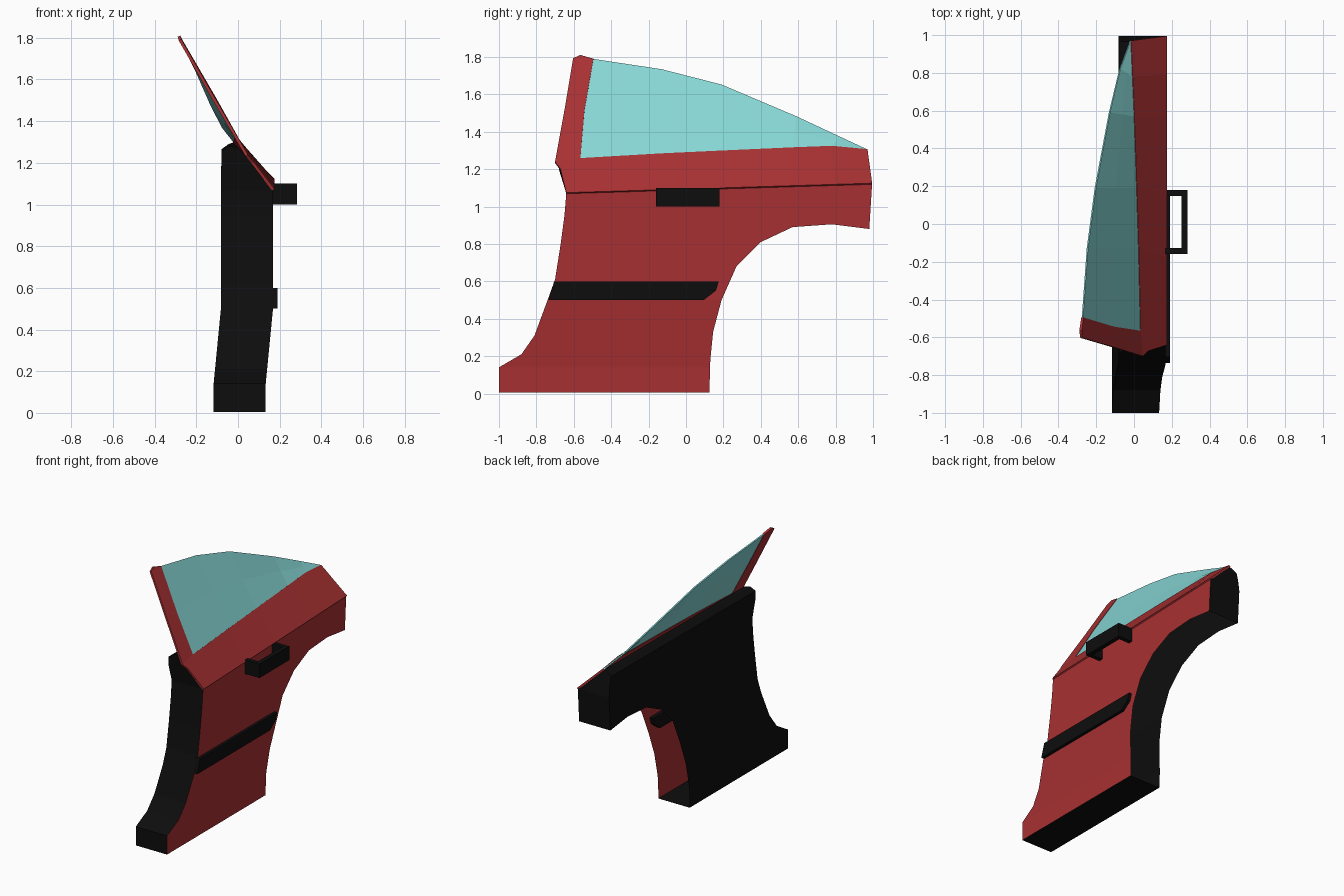
import bpy, bmesh

cube = bpy.data.objects.get("Cube")
if cube:
    bpy.data.objects.remove(cube, do_unlink=True)


def material(name, rgb):
    m = bpy.data.materials.new(name)
    m.use_nodes = True
    m.diffuse_color = (*rgb, 1)
    m.node_tree.nodes["Principled BSDF"].inputs["Base Color"].default_value = (*rgb, 1)
    return m


RED = material("red_paint", (0.39, 0.03, 0.032))
BLACK = material("black_trim", (0.004, 0.004, 0.004))
GLASS = material("teal_glass", (0.24, 0.68, 0.67))


def finish(name, bm, mats, thickness=0):
    bmesh.ops.remove_doubles(bm, verts=bm.verts[:], dist=1e-5)
    bmesh.ops.recalc_face_normals(bm, faces=bm.faces[:])
    me = bpy.data.meshes.new(name)
    bm.to_mesh(me)
    bm.free()
    for m in mats:
        me.materials.append(m)
    ob = bpy.data.objects.new(name, me)
    bpy.context.collection.objects.link(ob)
    if thickness:
        mod = ob.modifiers.new("thickness", "SOLIDIFY")
        mod.thickness = thickness
        mod.offset = 0
    return ob


def add_face(bm, pts, mat=0):
    f = bm.faces.new([bm.verts.new(p) for p in pts])
    f.material_index = mat
    return f


def strip(bm, a, b):
    """Quads between two rows of points; shared ends collapse to triangles."""
    for i in range(len(a) - 1):
        pts = [a[i], a[i + 1], b[i + 1], b[i]]
        add_face(bm, list(dict.fromkeys(pts)))


def prism(name, ring0, ring1, mat):
    bm = bmesh.new()
    add_face(bm, ring0)
    add_face(bm, ring1)
    strip(bm, ring0 + ring0[:1], ring1 + ring1[:1])
    return finish(name, bm, [mat])


# Lower door body: side outline (y, z); wheel arch edge and top stay open
OUT, INN = 0.168, -0.082
front_edge = [(-1, 0.005), (-1, 0.14), (-0.88, 0.21), (-0.81, 0.31), (-0.74, 0.5),
              (-0.70, 0.61), (-0.67, 0.8), (-0.65, 0.95), (-0.64, 1.07)]
arch_edge = [(0.98, 0.88), (0.78, 0.905), (0.57, 0.89), (0.4, 0.81), (0.27, 0.68),
             (0.19, 0.5), (0.145, 0.33), (0.13, 0.18), (0.125, 0.005)]
rear_top = (0.995, 1.12)
outline = front_edge + [rear_top] + arch_edge
bm = bmesh.new()
add_face(bm, [(OUT, y, z) for y, z in outline], 0)
add_face(bm, [(INN, y, z) for y, z in outline], 1)
for edge in (front_edge, [rear_top, arch_edge[0]], [arch_edge[-1], front_edge[0]]):
    for (y0, z0), (y1, z1) in zip(edge, edge[1:]):
        add_face(bm, [(OUT, y0, z0), (OUT, y1, z1), (INN, y1, z1), (INN, y0, z0)], 1)
bmesh.ops.remove_doubles(bm, verts=bm.verts[:], dist=1e-5)
for z in (0.14, 0.5):
    bmesh.ops.bisect_plane(bm, geom=bm.verts[:] + bm.edges[:] + bm.faces[:],
                           plane_co=(0, 0, z), plane_no=(0, 0, 1))
# The skirt tucks inward towards the bottom
for v in bm.verts:
    t = min(max((0.5 - v.co.z) / 0.36, 0), 1)
    v.co.x -= 0.035 * t
finish("door_body", bm, [RED, BLACK])

# Black shoulder block above the belt line
front_sec = [(INN, -0.64, 1.07), (-0.08, -0.68, 1.2), (-0.08, -0.68, 1.255),
             (-0.045, -0.67, 1.28), (-0.005, -0.66, 1.275), (0.065, -0.672, 1.2), (OUT, -0.64, 1.07)]
rear_sec = [(INN, 0.995, 1.12), (-0.08, 0.985, 1.2), (-0.08, 0.97, 1.265),
            (-0.045, 0.965, 1.29), (-0.022, 0.965, 1.298), (0.065, 0.975, 1.22), (OUT, 0.995, 1.12)]
bm = bmesh.new()
strip(bm, front_sec[:5], rear_sec[:5])
add_face(bm, front_sec)
add_face(bm, rear_sec)
finish("shoulder_block", bm, [BLACK])

# Window rows: lower sill edge and upper curved edge
sill = [(0.03, -0.565, 1.255), (0.02, -0.13, 1.28), (0.01, 0.19, 1.295),
        (-0.003, 0.57, 1.312), (-0.012, 0.78, 1.32), (-0.02, 0.97, 1.302)]
roof = [(-0.273, -0.495, 1.787), (-0.247, -0.13, 1.732), (-0.205, 0.19, 1.65),
        (-0.13, 0.59, 1.48), (-0.075, 0.82, 1.372), (-0.02, 0.97, 1.302)]
pillar_mid = (-0.112, -0.543, 1.51)

# Window glass
bm = bmesh.new()
mid = [tuple((a + b) / 2 for a, b in zip(p, q)) for p, q in zip(sill, roof)]
mid[0] = pillar_mid
strip(bm, sill, mid)
strip(bm, mid, roof)
finish("window_glass", bm, [GLASS], 0.008)

# Red sloped shoulder panel and front pillar
belt = [(0.17, -0.64 + 1.635 * t, 1.07 + 0.05 * t)
        for t in [(p[1] + 0.565) / 1.535 for p in sill]]
corner = (0.042, -0.70, 1.235)
bm = bmesh.new()
strip(bm, belt, sill)
add_face(bm, [belt[0], sill[0], corner, (0.07, -0.672, 1.2)])
pillar_front = [corner, (-0.118, -0.65, 1.51), (-0.278, -0.603, 1.79)]
strip(bm, pillar_front, [sill[0], pillar_mid, roof[0]])
add_face(bm, [pillar_front[2], (-0.283, -0.565, 1.808), roof[0]])
finish("window_frame", bm, [RED], 0.014)

# Rub strip with a pointed rear end
rub = [(-0.735, 0.5), (0.095, 0.5), (0.16, 0.55), (0.175, 0.6), (-0.705, 0.6)]
prism("rub_strip", [(0.14, y, z) for y, z in rub], [(0.19, y, z) for y, z in rub], BLACK)

# U-shaped door handle
grip = [(0.16, -0.16), (0.284, -0.16), (0.284, 0.18), (0.16, 0.18),
        (0.16, 0.148), (0.252, 0.148), (0.252, -0.128), (0.16, -0.128)]
prism("door_handle", [(x, y, 1.0) for x, y in grip], [(x, y, 1.1) for x, y in grip], BLACK)
